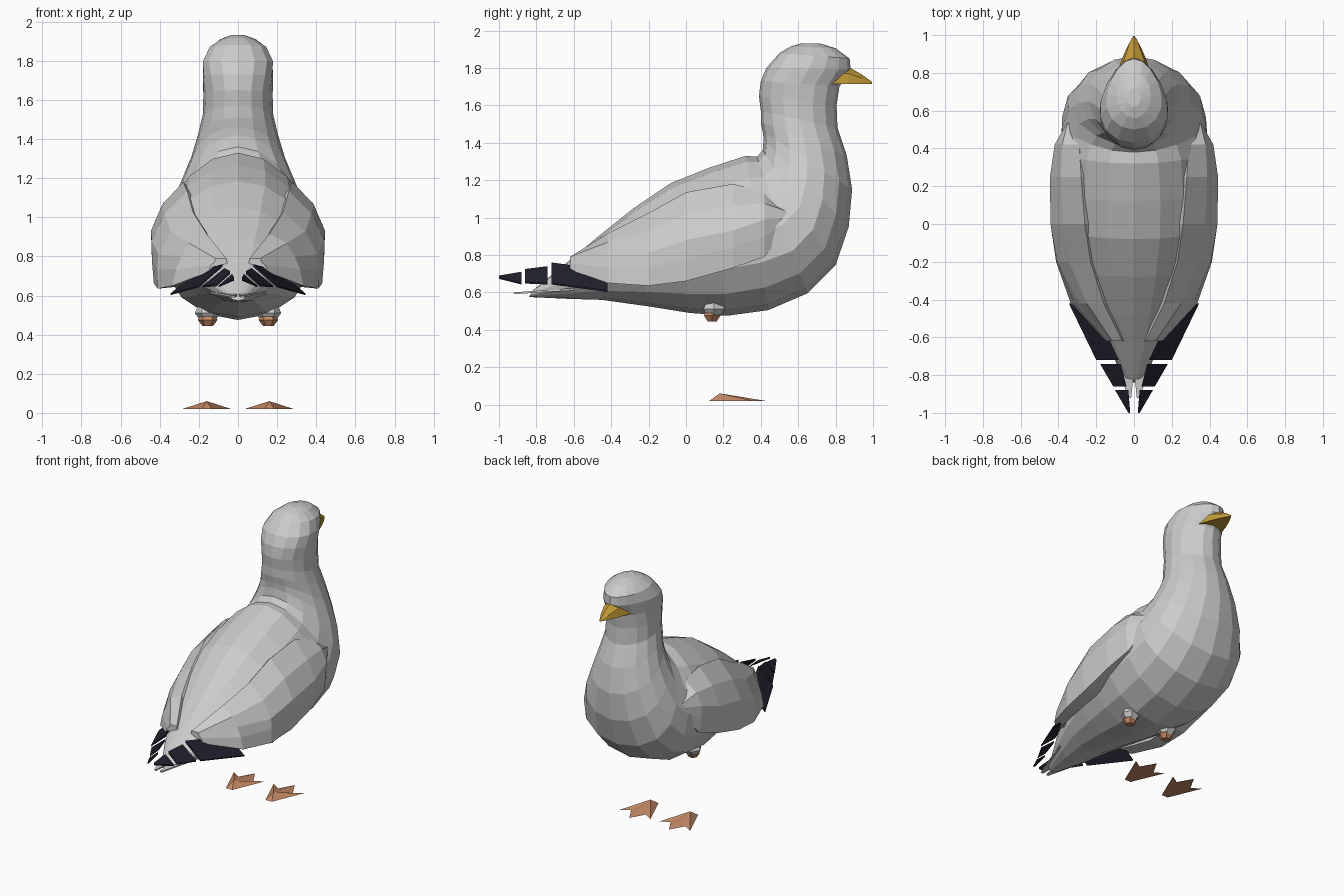
import bpy, bmesh
from math import sin, cos, pi
from mathutils import Vector

if "Cube" in bpy.data.objects:
    bpy.data.objects.remove(bpy.data.objects["Cube"], do_unlink=True)


def material(name, rgb):
    m = bpy.data.materials.new(name)
    m.use_nodes = True
    color = (*rgb, 1)
    m.diffuse_color = color
    bsdf = m.node_tree.nodes["Principled BSDF"]
    bsdf.inputs["Base Color"].default_value = color
    bsdf.inputs["Roughness"].default_value = 0.8
    return m


PLUMAGE = material("pale grey plumage", (0.6, 0.6, 0.6))
DARK = material("dark wing tip", (0.014, 0.014, 0.025))
BEAK = material("yellow beak", (0.55, 0.33, 0.04))
FOOT = material("orange foot", (0.55, 0.25, 0.13))


def loft(name, rings, mat):
    """Skin a list of equally long point rings and close both ends."""
    bm = bmesh.new()
    loops = [[bm.verts.new(p) for p in ring] for ring in rings]
    n = len(loops[0])
    for a, b in zip(loops, loops[1:]):
        for i in range(n):
            j = (i + 1) % n
            bm.faces.new((a[i], a[j], b[j], b[i]))
    bm.faces.new(loops[0])
    bm.faces.new(loops[-1])
    return finish(name, bm, mat)


def finish(name, bm, mat):
    bmesh.ops.recalc_face_normals(bm, faces=bm.faces)
    me = bpy.data.meshes.new(name)
    bm.to_mesh(me)
    bm.free()
    me.materials.append(mat)
    ob = bpy.data.objects.new(name, me)
    bpy.context.collection.objects.link(ob)
    return ob


def oval(top, bottom, width, egg=0, n=16):
    """Ring between two side-profile points; egg > 0 widens the bottom half."""
    t, b = Vector((0, *top)), Vector((0, *bottom))
    ring = []
    for i in range(n):
        a = 2 * pi * i / n
        x = width * sin(a) * (1 - egg * cos(a))
        ring.append((t + b) / 2 + (t - b) / 2 * cos(a) + Vector((x, 0, 0)))
    return ring


# Body, neck and head: back point, belly point, half width, egg shape
body = [
    ((-.82, .61), (-.84, .575), .04),
    ((-.63, .765), (-.62, .565), .15),
    ((-.48, .89), (-.45, .56), .22),
    ((-.28, 1.05), (-.2, .525), .30),
    ((-.08, 1.185), (.02, .49), .36),
    ((.12, 1.265), (.22, .475), .39, .07),
    ((.32, 1.33), (.44, .505), .395, .15),
    ((.38, 1.325), (.65, .595), .38, .22),
    ((.41, 1.36), (.8, .745), .345, .25),
    ((.415, 1.42), (.87, .95), .29, .24),
    ((.41, 1.46), (.888, 1.15), .24, .15),
    ((.4, 1.51), (.86, 1.33), .205, .05),
    ((.4, 1.57), (.81, 1.48), .18),
    ((.39, 1.65), (.805, 1.6), .177),
    ((.4, 1.73), (.82, 1.7), .18, -.12),
    ((.43, 1.8), (.88, 1.79), .175, -.28),
    ((.5, 1.88), (.875, 1.85), .145, -.2),
    ((.56, 1.915), (.8, 1.905), .09),
    ((.62, 1.932), (.72, 1.93), .035),
]
loft("body", [oval(*r) for r in body], PLUMAGE)

# Beak: flat-bottomed cone
loft("beak", [
    [(w * x, y, 1.715 + h * z) for x, z in ((-1, 0), (-.8, .6), (0, 1), (.8, .6), (1, 0))]
    for y, w, h in ((.77, .1, .11), (.87, .066, .09), (.94, .035, .05), (.995, .004, .01))
], BEAK)

# Folded wing: y, then upper edge, widest point and lower edge as (x, z)
wing = [
    (.55, (.30, 1.04), (.345, 1.0), (.34, .95)),
    (.42, (.29, 1.14), (.42, .99), (.405, .79)),
    (.25, (.28, 1.18), (.445, .93), (.43, .73)),
    (.0, (.26, 1.135), (.442, .88), (.43, .66)),
    (-.2, (.23, 1.025), (.407, .81), (.41, .635)),
    (-.42, (.16, .915), (.29, .80), (.335, .65)),
    (-.62, (.06, .79), (.12, .77), (.15, .72)),
]

# Dark flight feathers: (y, outer x, outer z, inner x, inner z) at both ends
feathers = [
    ((-.42, .345, .61, .22, .72), (-.72, .20, .65, .08, .76)),
    ((-.74, .18, .65, .07, .74), (-.86, .11, .655, .04, .725)),
    ((-.88, .10, .65, .03, .71), (-1.0, .03, .68, .02, .69)),
]

# Foot outline: heel, then toe tips and web notches
outline = [(-.025, .125), (.025, .125), (.125, .36), (.06, .32), (0, .425),
           (-.06, .32), (-.125, .36)]

for side, s in (("left", 1), ("right", -1)):
    rings = []
    for y, up, mid, low in wing:
        # rounded outer face, flat inner face tucked into the body
        mids = [((a[0] + b[0]) / 2 + bulge, (a[1] + b[1]) / 2 + .01)
                for a, b, bulge in ((up, mid, .025), (mid, low, .004))]
        inner = [(low[0] * .75, low[1] + .01), (up[0] * .8, up[1] - .05)]
        pts = [up, mids[0], mid, mids[1], low] + inner
        rings.append([(s * x, y, z) for x, z in pts])
    loft(side + "_wing", rings, PLUMAGE)

    for k, ends in enumerate(feathers):
        loft(f"{side}_flight_feather_{k + 1}", [
            [(s * ox, y, oz), (s * ix, y, iz), (s * ix, y, iz - .015), (s * ox, y, oz - .008)]
            for y, ox, oz, ix, iz in ends], DARK)

    # Pale tail feather
    loft(side + "_tail_feather", [
        [(s * x0, y, z), (s * x1, y, z), (s * x1, y, z - .01), (s * x0, y, z - .01)]
        for y, x0, x1, z in ((-.6, 0, .14, .62), (-.78, 0, .08, .61), (-.92, .015, .03, .60))
    ], PLUMAGE)

    # Leg stub: feathered cuff and orange knuckle set slightly behind it
    for part, cy, levels, mat in (
        ("leg_cuff", .15, ((.56, .045), (.51, .066), (.47, .035)), PLUMAGE),
        ("leg_knuckle", .14, ((.51, .035), (.475, .05), (.445, .028)), FOOT),
    ):
        loft(f"{side}_{part}", [
            [(s * .155 + r * cos(i * pi / 3), cy + r * sin(i * pi / 3), z) for i in range(6)]
            for z, r in levels], mat)

    # Webbed foot: ridged fan rising to the ankle
    bm = bmesh.new()
    base = [bm.verts.new((s * .16 + x, y, .02)) for x, y in outline]
    ankle = bm.verts.new((s * .16, .18, .06))
    bm.faces.new(base)
    for i, v in enumerate(base):
        bm.faces.new((v, base[(i + 1) % len(base)], ankle))
    finish(side + "_foot", bm, FOOT)
